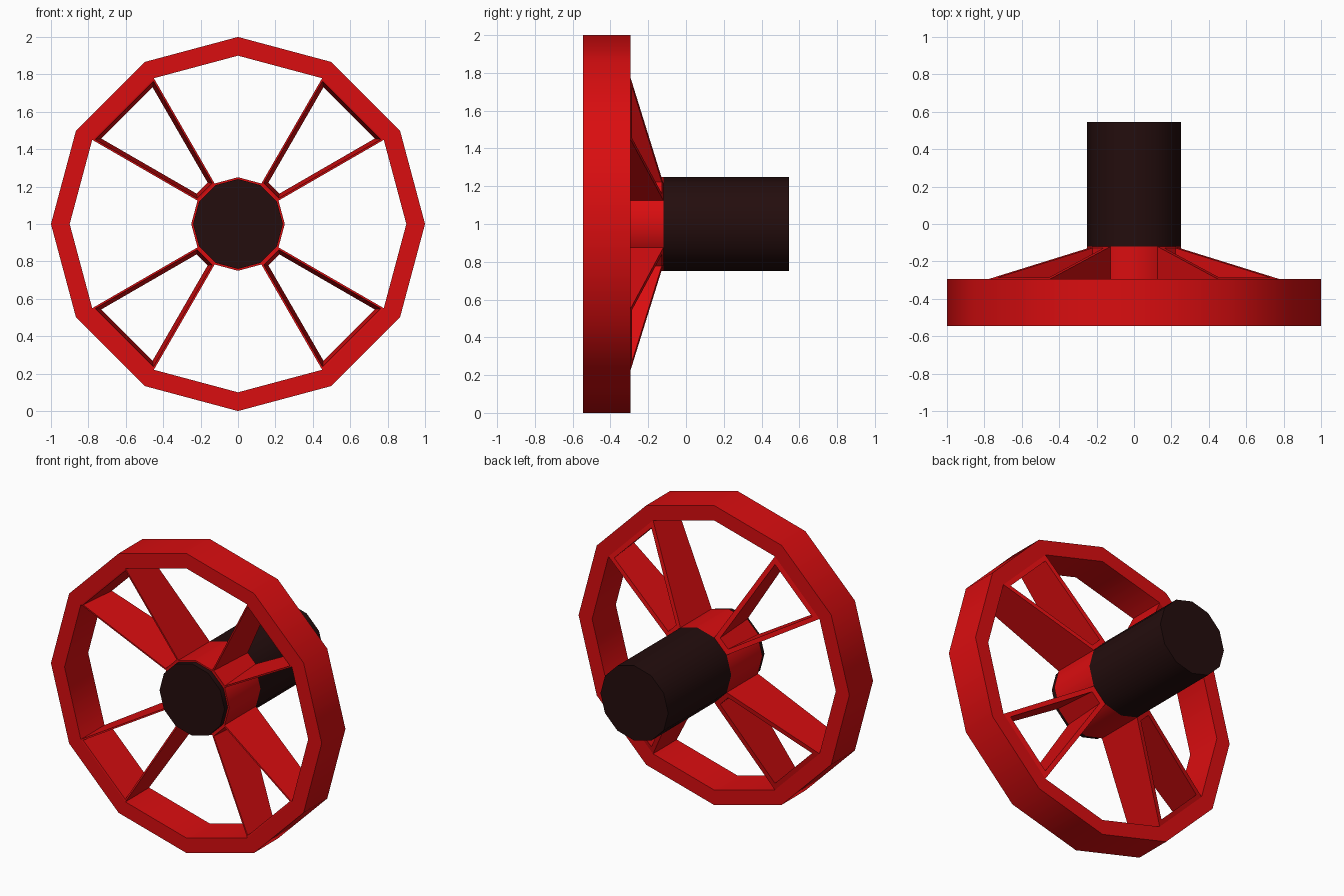
import bpy, bmesh
from math import sin, cos, tan, radians

cube = bpy.data.objects.get("Cube")
if cube:
    bpy.data.objects.remove(cube)


def material(name, color):
    m = bpy.data.materials.new(name)
    m.use_nodes = True
    m.diffuse_color = color
    bsdf = next(n for n in m.node_tree.nodes if n.type == 'BSDF_PRINCIPLED')
    bsdf.inputs["Base Color"].default_value = color
    return m


RED = material("red paint", (0.7, 0.004, 0.005, 1))
BLACK = material("dark metal", (0.017, 0.004, 0.004, 1))
SIDES = 12
RIM_R, RIM_IN, HUB_R = 1.0, 0.9, 0.25
FRONT, RIM_BACK, HUB_FRONT, HUB_BACK, SHAFT_END = -0.545, -0.295, -0.45, -0.12, 0.545


def loft(name, loops, mat, closed):
    """Bridge rings of points; join last to first, or cap both ends."""
    bm = bmesh.new()
    rings = [[bm.verts.new(p) for p in loop] for loop in loops]
    pairs = list(zip(rings, rings[1:]))
    if closed:
        pairs.append((rings[-1], rings[0]))
    else:
        bm.faces.new(rings[0])
        bm.faces.new(rings[-1])
    for a, b in pairs:
        for i in range(len(a)):
            j = (i + 1) % len(a)
            bm.faces.new((a[i], a[j], b[j], b[i]))
    bmesh.ops.recalc_face_normals(bm, faces=bm.faces)
    mesh = bpy.data.meshes.new(name)
    bm.to_mesh(mesh)
    bm.free()
    for p in mesh.polygons:
        p.use_smooth = True
    mesh.set_sharp_from_angle(angle=radians(35))
    mesh.materials.append(mat)
    obj = bpy.data.objects.new(name, mesh)
    obj.location.z = 1
    bpy.context.collection.objects.link(obj)
    return obj


def ring(r, y):
    steps = [radians(360 / SIDES * i) for i in range(SIDES)]
    return [(r * cos(a), y, r * sin(a)) for a in steps]


# Rim, hub and shaft
loft("rim", [ring(RIM_R, FRONT), ring(RIM_R, RIM_BACK),
             ring(RIM_IN, RIM_BACK), ring(RIM_IN, FRONT)], RED, True)
loft("hub", [ring(HUB_R, HUB_FRONT), ring(HUB_R, HUB_BACK)], RED, False)
loft("hub_cap", [ring(0.24, -0.485), ring(0.24, HUB_FRONT)], BLACK, False)
loft("shaft", [ring(HUB_R, HUB_BACK), ring(HUB_R, SHAFT_END)], BLACK, False)

# Spoke frames: wedge between two spokes with a tapered opening
HALF = radians(15)
U_HUB, U_RIM = HUB_R * cos(HALF), RIM_IN * cos(HALF)


def frame_loop(inset, y_hub, y_rim):
    def point(u, side):
        t = (u - U_HUB) / (U_RIM - U_HUB)
        v = u * tan(HALF) - inset / cos(HALF)
        return (u, y_hub + t * (y_rim - y_hub), side * v)
    near, far = U_HUB + inset, U_RIM - inset
    return [point(near, -1), point(far, -1), point(far, 1), point(near, 1)]


for n, place in enumerate(("upper_left", "upper_right", "lower_right", "lower_left")):
    frame = loft("spoke_frame_" + place,
                 [frame_loop(0, HUB_FRONT, FRONT), frame_loop(0.01, HUB_FRONT, FRONT),
                  frame_loop(0.03, HUB_BACK, RIM_BACK), frame_loop(0, HUB_BACK, RIM_BACK)],
                 RED, True)
    frame.rotation_euler.y = -radians(45 + 90 * n)
